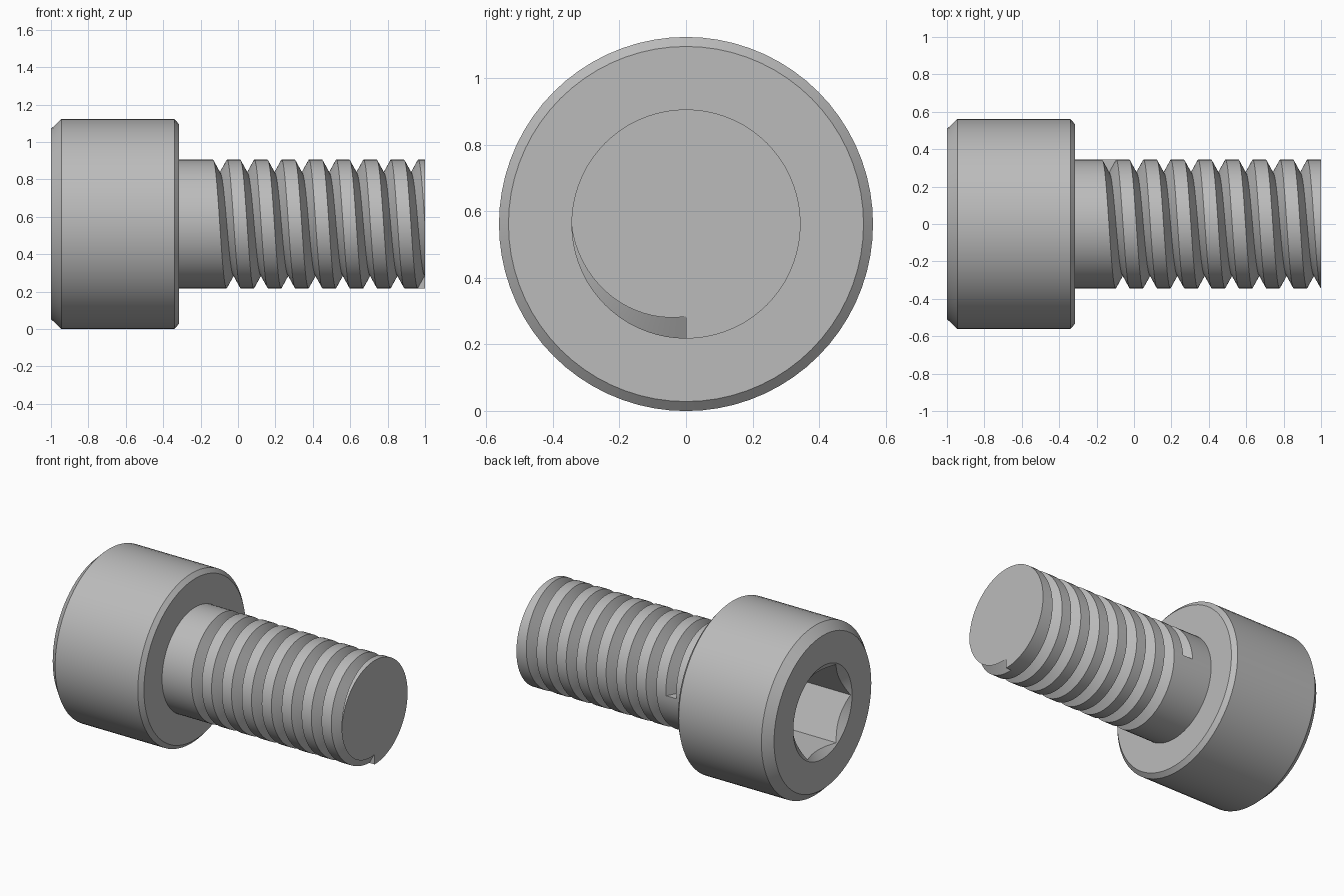
import bpy, bmesh
from math import cos, sin, tau, pi

cube = bpy.data.objects.get("Cube")
if cube:
    bpy.data.objects.remove(cube, do_unlink=True)

N = 72               # segments per turn
AXIS_Z = 0.5615      # height of the screw axis
HEAD_R, SHAFT_R, ROOT_R = 0.5615, 0.344, 0.275
HEAD_END = -0.315

steel = bpy.data.materials.new("grey_steel")
steel.use_nodes = True
steel.diffuse_color = (0.5, 0.5, 0.5, 1)
steel.node_tree.nodes["Principled BSDF"].inputs["Base Color"].default_value = (0.5, 0.5, 0.5, 1)


def vert(bm, i, x, r):
    """Vertex at angular step i around the x axis."""
    a = tau * i / N
    return bm.verts.new((x, r * cos(a), AXIS_Z + r * sin(a)))


def finish(bm, name):
    bmesh.ops.recalc_face_normals(bm, faces=bm.faces)
    mesh = bpy.data.meshes.new(name)
    bm.to_mesh(mesh)
    bm.free()
    mesh.materials.append(steel)
    obj = bpy.data.objects.new(name, mesh)
    bpy.context.collection.objects.link(obj)
    bpy.ops.object.select_all(action='DESELECT')
    obj.select_set(True)
    bpy.context.view_layer.objects.active = obj
    bpy.ops.object.shade_smooth_by_angle(angle=pi / 6)


# Socket head: hexagonal recess, countersunk opening, chamfered cylinder
SOCKET_R, OPENING_R = 0.299, 0.307


def hex_radius(i):
    a = (tau * i / N) % (pi / 3) - pi / 6
    return SOCKET_R * cos(pi / 6) / cos(a)


bm = bmesh.new()
floor = [vert(bm, i, -0.64, hex_radius(i)) for i in range(N)]
scallop = [vert(bm, i, -1 + 0.75 * (OPENING_R - hex_radius(i)), hex_radius(i)) for i in range(N)]
loops = [floor, scallop]
for x, r in [(-1, OPENING_R), (-1, 0.508), (-0.945, HEAD_R),
             (HEAD_END - 0.025, HEAD_R), (HEAD_END, 0.533), (HEAD_END, SHAFT_R - 0.01)]:
    loops.append([vert(bm, i, x, r) for i in range(N)])
for a, b in zip(loops, loops[1:]):
    for i in range(N):
        j = (i + 1) % N
        bm.faces.new((a[i], a[j], b[j], b[i]))
bm.faces.new(floor)
bm.faces.new(loops[-1])
finish(bm, "socket_head")

# Threaded shaft: a V groove winding along a cylinder
PITCH, START, HALF = 0.146, -0.133, 0.0375
S = int(7.75 * N)
Q = S - N // 4       # from here on the groove runs out through the tip
bm = bmesh.new()
base = [vert(bm, i, HEAD_END - 0.01, SHAFT_R) for i in range(N)]
left, root, right = [], [], []
for i in range(S + 1):
    x = START + PITCH * i / N
    edge = min(x + HALF, 1)
    left.append(vert(bm, i, x - HALF, SHAFT_R))
    root.append(vert(bm, i, x, ROOT_R))
    right.append(vert(bm, i, edge, ROOT_R + (SHAFT_R - ROOT_R) * (edge - x) / HALF))
tip = [vert(bm, i, 1, SHAFT_R) for i in range(S - N, Q)] + [right[Q]]

# groove flanks
for i in range(S):
    bm.faces.new((left[i], root[i], root[i + 1], left[i + 1]))
    bm.faces.new((root[i], right[i], right[i + 1], root[i + 1]))
# crests between turns
for i in range(S - N):
    bm.faces.new((right[i], left[i + N], left[i + N + 1], right[i + 1]))
# plain shank up to the first turn
for i in range(N - 1):
    bm.faces.new((base[i], base[i + 1], left[i + 1], left[i]))
bm.faces.new((base[-1], base[0], left[0], right[0], left[N], left[N - 1]))
# last crest up to the tip
bm.faces.new((right[S - N], left[S], tip[0], tip[1], right[S - N + 1]))
for k in range(1, len(tip) - 1):
    i = S - N + k
    quad = (right[i], tip[k], tip[k + 1], right[i + 1])
    bm.faces.new(list(dict.fromkeys(quad)))
# groove end walls, tip face and hidden base
bm.faces.new((left[0], root[0], right[0]))
bm.faces.new((left[S], root[S], right[S], tip[0]))
bm.faces.new(tip + right[Q + 1:])
bm.faces.new(base)
finish(bm, "threaded_shaft")
